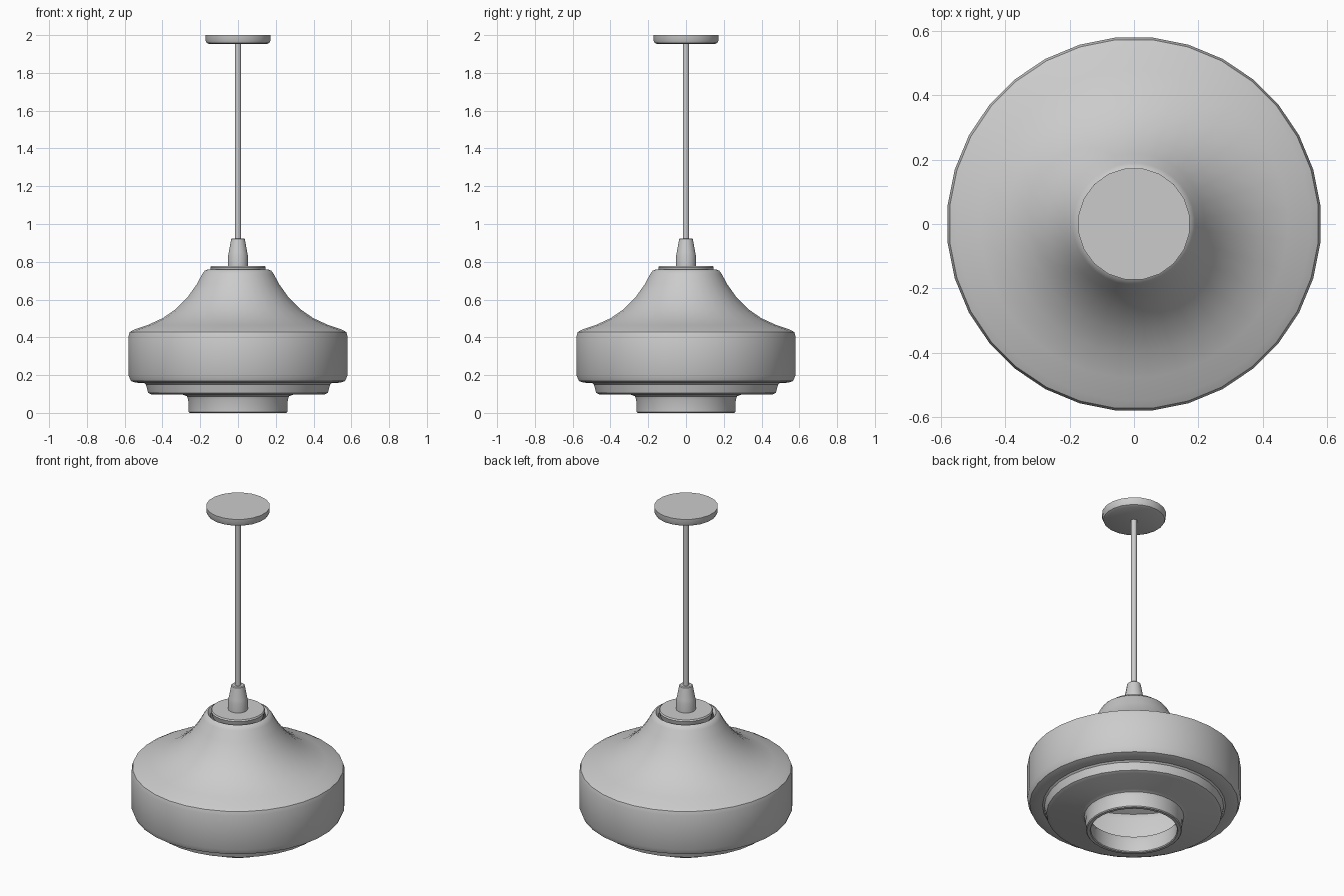
import bpy, bmesh, math

cube = bpy.data.objects.get("Cube")
if cube:
    bpy.data.objects.remove(cube, do_unlink=True)

grey = bpy.data.materials.new("satin grey")
grey.use_nodes = True
grey.diffuse_color = (0.6, 0.6, 0.6, 1)
grey.node_tree.nodes["Principled BSDF"].inputs["Base Color"].default_value = (0.6, 0.6, 0.6, 1)


def lathe(name, profile, sides, closed=False, turn=0.5, angle=35):
    """Spin a (radius, height) profile around z; cap open ends or close the loop."""
    bm = bmesh.new()
    rings = []
    for r, z in profile:
        ring = []
        for i in range(sides):
            a = math.tau * (i + turn) / sides
            ring.append(bm.verts.new((r * math.cos(a), r * math.sin(a), z)))
        rings.append(ring)
    pairs = list(zip(rings, rings[1:]))
    if closed:
        pairs.append((rings[-1], rings[0]))
    else:
        bm.faces.new(rings[0])
        bm.faces.new(rings[-1])
    for low, high in pairs:
        for i in range(sides):
            j = (i + 1) % sides
            bm.faces.new((low[i], low[j], high[j], high[i]))
    bmesh.ops.recalc_face_normals(bm, faces=bm.faces)
    mesh = bpy.data.meshes.new(name)
    bm.to_mesh(mesh)
    bm.free()
    mesh.materials.append(grey)
    obj = bpy.data.objects.new(name, mesh)
    bpy.context.collection.objects.link(obj)
    bpy.ops.object.select_all(action="DESELECT")
    obj.select_set(True)
    bpy.context.view_layer.objects.active = obj
    bpy.ops.object.shade_smooth_by_angle(angle=math.radians(angle))
    return obj


# Hollow stepped shade: outer skin upward, then inner skin back down
outer = [(0.262, 0.005), (0.265, 0.07), (0.272, 0.088), (0.29, 0.096),
         (0.46, 0.098), (0.478, 0.106), (0.49, 0.15), (0.5, 0.158),
         (0.545, 0.16), (0.57, 0.169), (0.583, 0.2), (0.583, 0.405),
         (0.576, 0.428), (0.55, 0.442), (0.48, 0.465), (0.4, 0.502),
         (0.33, 0.55), (0.27, 0.61), (0.22, 0.68), (0.19, 0.735),
         (0.178, 0.752), (0.165, 0.758)]
inner = [(0.15, 0.74), (0.2, 0.67), (0.26, 0.59), (0.32, 0.53),
         (0.4, 0.48), (0.55, 0.42), (0.56, 0.4), (0.56, 0.2),
         (0.54, 0.182), (0.48, 0.178), (0.46, 0.122), (0.28, 0.118),
         (0.25, 0.105), (0.238, 0.08), (0.236, 0.005), (0.24, 0), (0.257, 0)]
lathe("shade", outer + inner, 32, closed=True)

# Lid, cord grip, stem and ceiling canopy
lathe("shade_cap", [(0.14, 0.738), (0.145, 0.758), (0.148, 0.77), (0.143, 0.778)], 32)
lathe("cord_grip", [(0.054, 0.775), (0.054, 0.83), (0.05, 0.85), (0.037, 0.92), (0.032, 0.924)], 16)
lathe("stem", [(0.017, 0.9), (0.017, 1.96)], 12)
lathe("canopy", [(0.155, 1.953), (0.168, 1.959), (0.174, 1.972), (0.175, 2)], 20)
